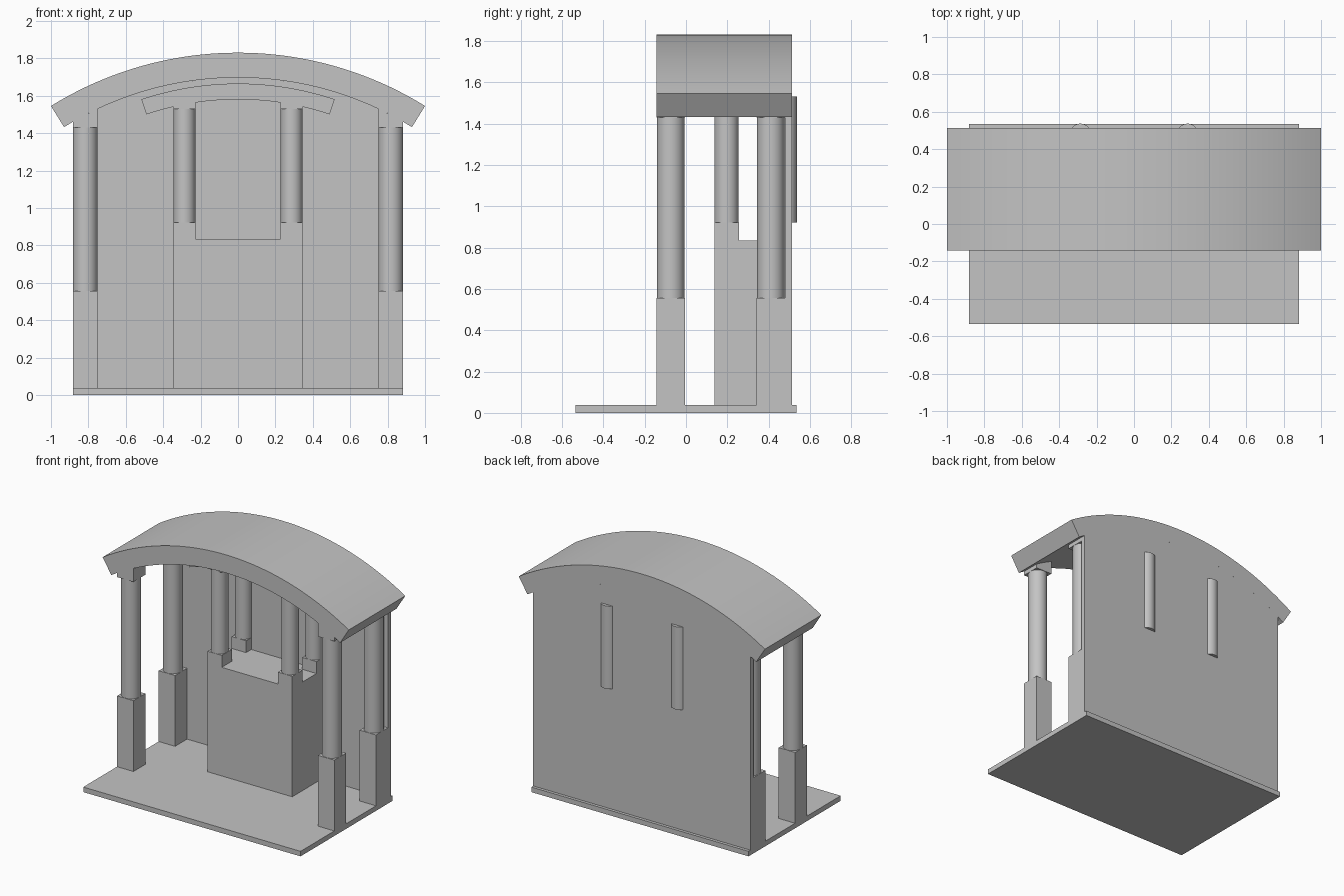
import bpy
import bmesh
from math import asin, sin, cos, radians

cube = bpy.data.objects.get("Cube")
if cube:
    bpy.data.objects.remove(cube, do_unlink=True)

stone = bpy.data.materials.new("grey_stone")
stone.use_nodes = True
GREY = (0.55, 0.55, 0.55, 1)
stone.diffuse_color = GREY
stone.node_tree.nodes["Principled BSDF"].inputs["Base Color"].default_value = GREY

FRONT, WALL_IN, WALL_OUT = -0.143, 0.48, 0.513
BASE_TOP = 0.037
# Each arch: centre height, inner radius, thickness
ROOF = (-0.067, 1.764, 0.133)
CANOPY = (0.04, 1.54, 0.085)


def finish(name, bm):
    bmesh.ops.recalc_face_normals(bm, faces=bm.faces)
    mesh = bpy.data.meshes.new(name)
    bm.to_mesh(mesh)
    bm.free()
    mesh.materials.append(stone)
    obj = bpy.data.objects.new(name, mesh)
    bpy.context.collection.objects.link(obj)
    bpy.ops.object.select_all(action='DESELECT')
    obj.select_set(True)
    bpy.context.view_layer.objects.active = obj
    bpy.ops.object.shade_smooth_by_angle(angle=radians(30))
    return obj


def prism(name, profile, y0, y1):
    """Extrude an x-z outline from y0 to y1."""
    bm = bmesh.new()
    face = bm.faces.new([bm.verts.new((x, y0, z)) for x, z in profile])
    new = bmesh.ops.extrude_face_region(bm, geom=[face])["geom"]
    moved = [v for v in new if isinstance(v, bmesh.types.BMVert)]
    bmesh.ops.translate(bm, verts=moved, vec=(0, y1 - y0, 0))
    return finish(name, bm)


def box(name, x0, x1, y0, y1, z0, z1):
    return prism(name, [(x0, z0), (x1, z0), (x1, z1), (x0, z1)], y0, y1)


def arc(cz, r, a0, a1, steps):
    angles = [a0 + (a1 - a0) * i / steps for i in range(steps + 1)]
    return [(r * sin(a), cz + r * cos(a)) for a in angles]


def arch(name, shape, half_width, y0, y1):
    cz, r, thick = shape
    a = asin(half_width / (r + thick))
    prism(name, arc(cz, r + thick, -a, a, 40) + arc(cz, r, a, -a, 40), y0, y1)


def under_arch(name, shape, x0, x1, z0, y0, y1, steps):
    """Block with a flat bottom whose top meets the underside of an arch."""
    cz, r, _ = shape
    top = arc(cz, r, asin(x1 / r), asin(x0 / r), steps)
    prism(name, [(x0, z0), (x1, z0)] + top, y0, y1)


def column(name, x, y, r, z0, z1):
    bm = bmesh.new()
    bmesh.ops.create_cone(bm, cap_ends=True, segments=40, radius1=r, radius2=r,
                          depth=z1 - z0)
    bmesh.ops.translate(bm, verts=bm.verts, vec=(x, y, (z0 + z1) / 2))
    return finish(name, bm)


def support(name, side, shape, x0, x1, y0, y1, y_col, heights):
    """Pedestal, round column and cap; mirrored by side = -1."""
    z0, z1, z2 = heights
    a, b = sorted((side * x0, side * x1))
    box(name + "_pedestal", a, b, y0, y1, z0, z1)
    column(name + "_column", (a + b) / 2, y_col, (b - a) / 2, z1, z2)
    under_arch(name + "_cap", shape, a, b, z2, y0, y1, 4)


# Floor, back wall and vaulted roof
box("floor_slab", -0.883, 0.883, -0.535, 0.535, 0, BASE_TOP)
under_arch("back_wall", ROOF, -0.883, 0.883, BASE_TOP, WALL_IN, WALL_OUT, 40)
arch("roof_vault", ROOF, 1.0, FRONT, WALL_OUT)

# Central altar block with its inner canopy
box("altar_block", -0.345, 0.345, 0.137, WALL_IN, BASE_TOP, 0.835)
arch("inner_canopy", CANOPY, 0.517, 0.137, WALL_IN)

# Outer and inner supports on both sides
for label, side in (("left", 1), ("right", -1)):
    outer = (BASE_TOP, 0.557, 1.43)
    inner = (0.835, 0.922, 1.53)
    support(label + "_front_outer", side, ROOF, 0.75, 0.883,
            FRONT, -0.005, -0.074, outer)
    support(label + "_rear_outer", side, ROOF, 0.75, 0.883,
            0.341, WALL_IN, 0.41, outer)
    support(label + "_front_inner", side, CANOPY, 0.228, 0.345,
            0.137, 0.256, 0.196, inner)
    support(label + "_rear_inner", side, CANOPY, 0.228, 0.345,
            0.419, WALL_IN, 0.478, inner)
